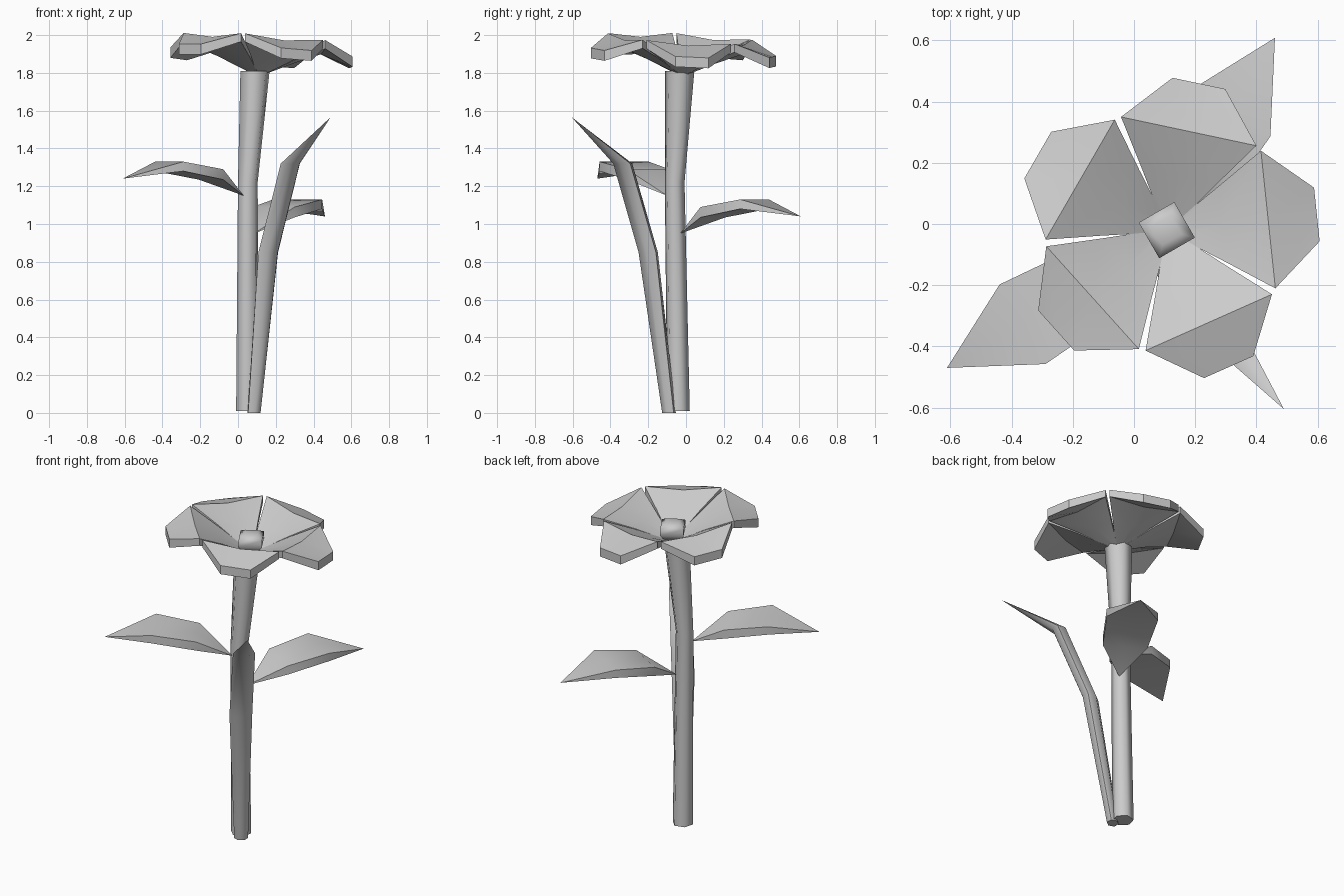
import bpy, bmesh
from math import sin, cos, pi, radians
from mathutils import Vector

cube = bpy.data.objects.get("Cube")
if cube:
    bpy.data.objects.remove(cube, do_unlink=True)

grey = bpy.data.materials.new("light grey")
grey.use_nodes = True
colour = (0.6, 0.6, 0.6, 1)
grey.diffuse_color = colour
grey.node_tree.nodes["Principled BSDF"].inputs["Base Color"].default_value = colour


def loft(name, rings, smooth=40):
    """Skin a row of equal point rings into a closed solid."""
    bm = bmesh.new()
    loops = [[bm.verts.new(p) for p in ring] for ring in rings]
    for a, b in zip(loops, loops[1:]):
        for i in range(len(a)):
            j = (i + 1) % len(a)
            bm.faces.new((a[i], a[j], b[j], b[i]))
    bm.faces.new(loops[0])
    bm.faces.new(loops[-1])
    bmesh.ops.remove_doubles(bm, verts=bm.verts, dist=0.0005)
    bmesh.ops.recalc_face_normals(bm, faces=bm.faces)
    mesh = bpy.data.meshes.new(name)
    bm.to_mesh(mesh)
    bm.free()
    mesh.materials.append(grey)
    obj = bpy.data.objects.new(name, mesh)
    bpy.context.collection.objects.link(obj)
    bpy.ops.object.select_all(action="DESELECT")
    obj.select_set(True)
    bpy.context.view_layer.objects.active = obj
    bpy.ops.object.shade_smooth_by_angle(angle=radians(smooth))
    return obj


def oval(centre, across, deep, turn, sides=6):
    """Horizontal oval ring, its wide axis turned about z."""
    c, s = cos(radians(turn)), sin(radians(turn))
    ring = []
    for i in range(sides):
        u, v = across * cos(2 * pi * i / sides), deep * sin(2 * pi * i / sides)
        ring.append(Vector(centre) + Vector((u * c - v * s, u * s + v * c, 0)))
    return ring


def blade(name, origin, turn, rows, lean=(0, 0)):
    """Thick leaf or petal from rows of (along, half width, height, dip, thickness)."""
    c, s = cos(radians(turn)), sin(radians(turn))
    rings = []
    for along, half, height, dip, thick in rows:
        section = [(-half, 0), (0, -dip), (half, 0),
                   (half, -thick), (0, -dip - thick), (-half, -thick)]
        ring = []
        for w, dz in section:
            x, y = along * c - w * s, along * s + w * c
            z = height + dz + lean[0] * x + lean[1] * y
            ring.append(Vector(origin) + Vector((x, y, z)))
        rings.append(ring)
    return loft(name, rings)


# Stem, slightly bent and widening under the flower
stem_path = [((0.05, -0.04, 0.01), 0.062), ((0.052, -0.06, 1.22), 0.054),
             ((0.09, -0.033, 1.81), 0.08)]
loft("stem", [oval(p, r, r, 15) for p, r in stem_path], 65)

# Tall side shoot leaning outward to a point
shoot_path = [((0.085, -0.09, 0), 0.04, 0.035), ((0.16, -0.2, 0.85), 0.066, 0.045),
              ((0.277, -0.335, 1.32), 0.064, 0.045), ((0.49, -0.605, 1.565), 0, 0)]
loft("side_shoot", [oval(p, a, d, 38) for p, a, d in shoot_path], 65)

# Two arched leaves
leaf_rows = [(0, 0, 0, 0, 0), (0.2, 0.13, 0.14, 0, 0.055),
             (0.455, 0.15, 0.18, 0, 0.05), (0.74, 0, 0.09, 0, 0)]
blade("upper_leaf", (0.03, -0.1, 1.15), 210, leaf_rows)
blade("lower_leaf", (0.086, -0.03, 0.95), 59.6, leaf_rows)

# Five cupped petals with drooping tips
petal_rows = [(0.02, 0.02, 0, 0, 0.02), (0.18, 0.125, 0.095, 0.015, 0.03),
              (0.33, 0.226, 0.175, 0.02, 0.045), (0.49, 0.088, 0.105, 0, 0.055)]
for i in range(5):
    blade(f"petal_{i + 1}", (0.11, -0.02, 1.81), 6 + 72 * i, petal_rows, (-0.06, -0.05))

# Square flower centre with a softly domed top
bud = [(1.81, 0.05), (1.86, 0.095), (1.905, 0.095), (1.925, 0.05)]
loft("flower_centre", [oval((0.107, -0.02, z), r, r, 75, 4) for z, r in bud], 60)
